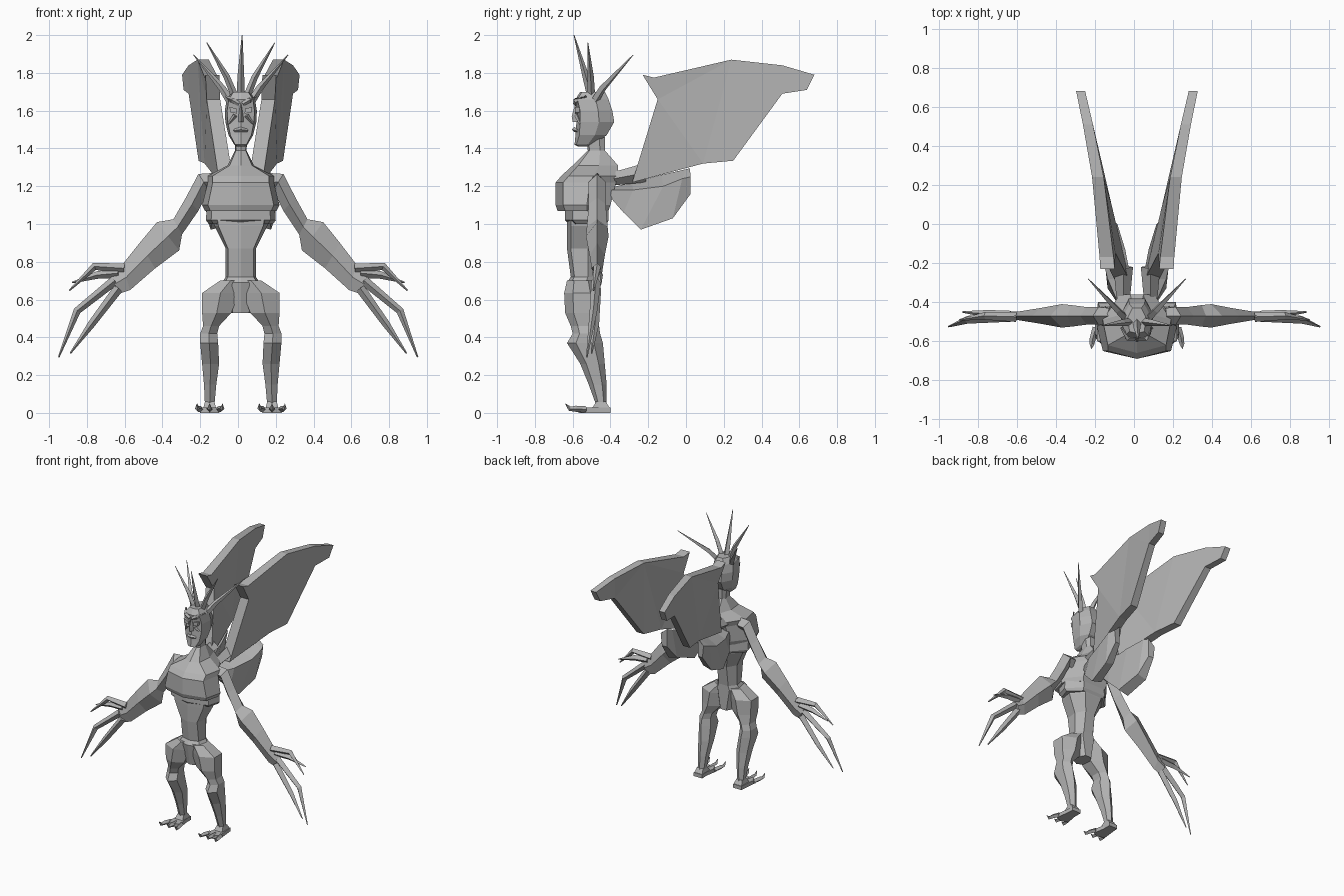
import bpy, bmesh, math
from mathutils import Vector

CX = 0.015  # body centre line
grey = bpy.data.materials.new("stone_grey")
grey.diffuse_color = (0.45, 0.45, 0.45, 1)


def finish(name, bm):
    bmesh.ops.recalc_face_normals(bm, faces=bm.faces[:])
    bmesh.ops.triangulate(bm, faces=[f for f in bm.faces if len(f.verts) > 4])
    me = bpy.data.meshes.new(name)
    bm.to_mesh(me)
    bm.free()
    me.materials.append(grey)
    ob = bpy.data.objects.new(name, me)
    bpy.context.collection.objects.link(ob)
    return ob


def loft(name, rings):
    """Skin a row of equally sized point rings and cap both ends."""
    bm = bmesh.new()
    vs = [[bm.verts.new(p) for p in r] for r in rings]
    n = len(rings[0])
    for a, b in zip(vs, vs[1:]):
        for i in range(n):
            j = (i + 1) % n
            bm.faces.new((a[i], a[j], b[j], b[i]))
    bm.faces.new(vs[0])
    bm.faces.new(vs[-1])
    return finish(name, bm)


def tube(name, pts, radii, n=4):
    """Tapered n-sided tube along a path."""
    pts = [Vector(p) for p in pts]
    rings = []
    for i, p in enumerate(pts):
        d = (pts[min(i + 1, len(pts) - 1)] - pts[max(i - 1, 0)]).normalized()
        u = d.cross(Vector((0, 1, 0)) if abs(d.y) < 0.8 else Vector((1, 0, 0))).normalized()
        v = d.cross(u)
        rings.append([p + radii[i] * (u * math.cos(t) + v * math.sin(t))
                      for t in (2 * math.pi * k / n for k in range(n))])
    return loft(name, rings)


def body_ring(z, hw, yf, yb, bevel=0.04):
    """Eight-sided horizontal section with a ridge at front and back."""
    ym = (yf + yb) / 2 + 0.02
    half = [(0, yf), (hw * 0.85, yf + bevel), (hw, ym), (hw * 0.5, yb)]
    pts = half + [(0, yb)] + [(-x, y) for x, y in half[:0:-1]]
    return [(CX + x, y, z) for x, y in pts]


def box_ring(z, x0, x1, yf, yb, s):
    """Six-sided leg section, pointed at front and back."""
    xm = (x0 + x1) / 2
    f, b = yf + (yb - yf) * 0.25, yf + (yb - yf) * 0.75
    return [(CX + s * x, y, z) for x, y in
            ((xm, yf), (x1, f), (x1, b), (xm, yb), (x0, b), (x0, f))]


# Torso: neck and chest, rib band, waist and pelvis
loft("chest", [body_ring(*r) for r in (
    (1.46, .035, -.53, -.43, .01), (1.39, .03, -.52, -.43, .01), (1.31, .07, -.60, -.36, .03),
    (1.255, .175, -.66, -.36), (1.22, .175, -.69, -.37), (1.10, .205, -.69, -.40),
    (1.07, .19, -.68, -.41))])
loft("rib_band", [body_ring(*r) for r in (
    (1.09, .18, -.64, -.41), (1.02, .185, -.64, -.41), (1.0, .17, -.62, -.42))])
loft("waist", [body_ring(*r) for r in (
    (1.02, .145, -.63, -.42, .02), (.99, .14, -.63, -.42, .02), (.87, .08, -.63, -.45, .02),
    (.72, .08, -.61, -.47, .02), (.69, .10, -.63, -.47, .02), (.53, .05, -.60, -.47, .02))])

# Head with nose, mouth and middle crown spike
loft("head", [body_ring(*r) for r in (
    (1.70, .045, -.56, -.43, .01), (1.66, .075, -.585, -.41, .01), (1.60, .085, -.58, -.39, .02),
    (1.54, .082, -.58, -.38, .02), (1.47, .065, -.585, -.42, .02), (1.42, .035, -.59, -.49, .01),
    (1.41, .02, -.57, -.52, .01))])
loft("nose", [[(CX + x, y, z) for x, y in ((-w, -.56), (0, yf), (w, -.56))] for z, w, yf in (
    (1.64, .012, -.585), (1.57, .02, -.605), (1.54, .022, -.60))])
tube("mouth", [(CX - .035, -.575, 1.495), (CX, -.59, 1.50), (CX + .035, -.575, 1.495)],
     [.008, .014, .008])
tube("crown_spike", [(CX, -.50, 1.67), (CX, -.53, 1.78), (CX + .007, -.593, 2.0)],
     [.022, .018, .002])


def slab(name, outline, thick, s, x_of):
    """Wing plate with a side outline in y and z, splayed by x_of."""
    loft(name, [[(CX + s * (x_of(y, z) + k * thick(y)), y, z) for y, z in outline]
                for k in (0, 1)])


upper = [(-.23, 1.79), (-.17, 1.775), (.24, 1.87), (.51, 1.84), (.68, 1.79), (.64, 1.71),
         (.51, 1.69), (.25, 1.335), (.09, 1.32), (-.285, 1.22), (-.15, 1.66)]

for s, side in ((1, "right"), (-1, "left")):
    # Face and crown
    loft(side + "_eye", [[(CX + s * x, y, z) for x, z in
                          ((.02, 1.585), (.055, 1.59), (.06, 1.62), (.022, 1.61))]
                         for y in (-.55, -.588)])
    tube(side + "_brow", [(CX + s * .01, -.585, 1.635), (CX + s * .045, -.585, 1.655),
                          (CX + s * .08, -.53, 1.675)], [.012, .014, .006])
    tube(side + "_cheek", [(CX + s * .03, -.58, 1.575), (CX + s * .065, -.56, 1.53)], [.012, .006])
    tube(side + "_inner_spike", [(CX + s * .03, -.50, 1.67), (CX + s * .075, -.505, 1.78),
                                 (CX + s * .18, -.52, 1.96)], [.02, .017, .002])
    tube(side + "_outer_spike", [(CX + s * .05, -.49, 1.64), (CX + s * .10, -.44, 1.72),
                                 (CX + s * .25, -.28, 1.895)], [.022, .019, .002])

    # Wings
    slab(side + "_upper_wing", upper, lambda y: .075 - .03 * (y + .28), s,
         lambda y, z: (.04 + .225 * (y + .28) / .96
                       + .06 * max(0, (z - 1.3) / .5) * max(0, (.3 - y) / .5)))
    lower = (
        ((.05, -.41, 1.19), (.09, -.42, 1.18), (.08, -.40, 1.14), (.04, -.40, 1.16)),
        ((.03, -.285, 1.22), (.15, -.28, 1.18), (.15, -.33, 1.06), (.06, -.33, 1.08)),
        ((.06, -.13, 1.26), (.19, -.12, 1.20), (.16, -.24, .97), (.08, -.24, .99)),
        ((.10, 0, 1.29), (.20, -.02, 1.24), (.18, -.07, 1.03), (.11, -.07, 1.05)),
        ((.13, .02, 1.295), (.18, .025, 1.25), (.17, .025, 1.16), (.13, .02, 1.16)))
    loft(side + "_lower_wing", [[(CX + s * x, y, z) for x, y, z in r] for r in lower])
    tube(side + "_wing_root", [(CX + s * .07, -.38, 1.24), (CX + s * .07, -.22, 1.27)], [.035, .05])

    # Arm and palm: upper edge, lower edge and y half thickness per section
    def ax(d):
        return s * d + .02 * (1 - d)

    rings = []
    for xt, zt, xb, zb, h in ((.15, 1.27, .14, 1.18, .04), (.225, 1.265, .17, 1.18, .045),
                              (.29, 1.14, .225, 1.07, .045), (.355, 1.025, .31, .945, .055),
                              (.44, 1.01, .325, .86, .06), (.53, .90, .45, .765, .04),
                              (.62, .785, .58, .65, .022), (.68, .735, .64, .63, .022)):
        xm, zm = (xt + xb) / 2, (zt + zb) / 2
        rings.append([(ax(xt), -.47, zt), (ax(xm), -.47 - h, zm),
                      (ax(xb), -.47, zb), (ax(xm), -.47 + h, zm)])
    loft(side + "_arm", rings)

    # Fingers
    fingers = (((.61, -.475, .765), (.765, -.47, .775), (.895, -.49, .648)),
               ((.64, -.47, .74), (.75, -.46, .73), (.88, -.45, .69)),
               ((.66, -.475, .70), (.855, -.49, .54), (.95, -.525, .295)),
               ((.64, -.475, .66), (.78, -.48, .47), (.89, -.50, .315)))
    for i, path in enumerate(fingers):
        tube(f"{side}_finger_{i + 1}", [(ax(x), y, z) for x, y, z in path], [.026, .02, .004])

    # Thigh, knee, shin
    loft(side + "_leg", [box_ring(*r, s) for r in (
        (.70, .0, .11, -.63, -.48), (.635, .01, .205, -.645, -.46), (.53, .05, .205, -.64, -.46),
        (.46, .115, .20, -.61, -.46), (.42, .125, .215, -.60, -.455), (.37, .12, .215, -.63, -.44),
        (.26, .115, .205, -.56, -.43), (.15, .13, .195, -.515, -.42), (.04, .14, .19, -.475, -.42))])

    # Foot and claws
    sole = ((.13, -.40), (.20, -.40), (.205, -.46), (.215, -.55), (.165, -.57),
            (.115, -.55), (.13, -.46))
    loft(side + "_foot", [[(CX + s * x, y, z) for x, y in sole] for z in (0, .028)])
    corners = ((-1, -1), (1, -1), (1, 1), (-1, 1))
    loft(side + "_ankle", [[(CX + s * (.165 + w * u), -.45 + d * v, z) for u, v in corners]
                           for z, w, d in ((.02, .035, .05), (.06, .025, .025))])
    for i, dx in enumerate((-.045, 0, .045)):
        x = CX + s * (.165 + dx)
        k = s * dx * .35
        tube(f"{side}_claw_{i + 1}", [(x, -.53, .018), (x + k, -.585, .022),
                                      (x + 1.3 * k, -.615, .022), (x + 1.4 * k, -.638, .048)],
             [.017, .016, .012, .002])
